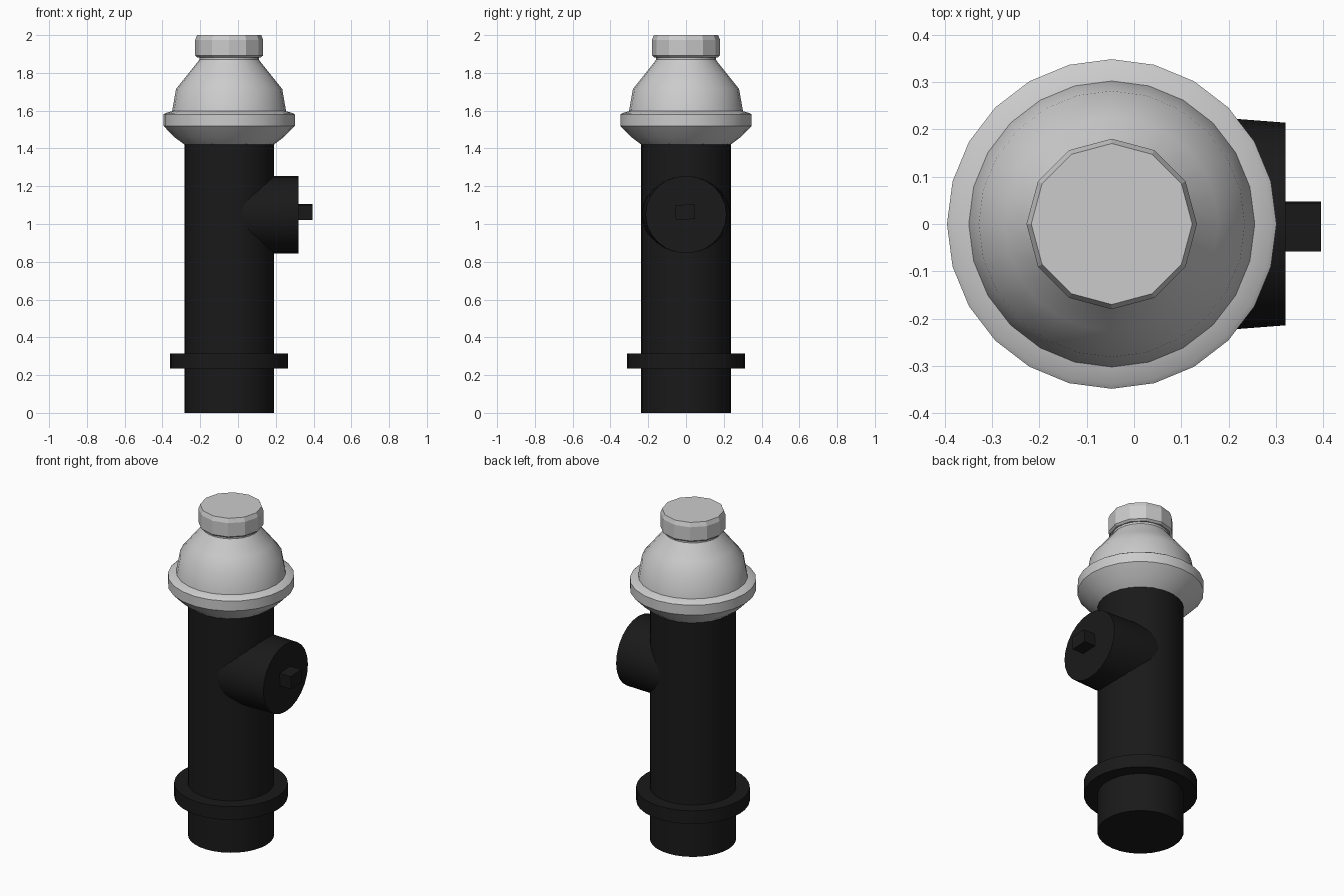
import bpy, bmesh, math

if "Cube" in bpy.data.objects:
    bpy.data.objects.remove(bpy.data.objects["Cube"])

AXIS = -0.047  # x of the hydrant's vertical axis

black = bpy.data.materials.new("black_paint")
black.diffuse_color = (0.01, 0.01, 0.01, 1)
black.use_nodes = True
black.node_tree.nodes["Principled BSDF"].inputs["Base Color"].default_value = black.diffuse_color


def finish(name, bm, mat, angle):
    bmesh.ops.recalc_face_normals(bm, faces=bm.faces)
    me = bpy.data.meshes.new(name)
    bm.to_mesh(me)
    bm.free()
    ob = bpy.data.objects.new(name, me)
    bpy.context.collection.objects.link(ob)
    if mat:
        me.materials.append(mat)
    if angle:
        bpy.ops.object.select_all(action='DESELECT')
        ob.select_set(True)
        bpy.context.view_layer.objects.active = ob
        bpy.ops.object.shade_smooth_by_angle(angle=math.radians(angle))
    return ob


def loft(name, rings, sides, mat=None, angle=30):
    """Skin a list of vertex rings and cap both ends."""
    bm = bmesh.new()
    loops = [[bm.verts.new(p) for p in ring] for ring in rings]
    for a, b in zip(loops, loops[1:]):
        for i in range(sides):
            j = (i + 1) % sides
            bm.faces.new((a[i], a[j], b[j], b[i]))
    bm.faces.new(loops[0])
    bm.faces.new(loops[-1])
    return finish(name, bm, mat, angle)


def lathe(name, profile, sides, mat=None, angle=30):
    """Turn an (r, z) profile about the vertical axis."""
    turn = [2 * math.pi * i / sides for i in range(sides)]
    rings = [[(AXIS + r * math.cos(t), r * math.sin(t), z) for t in turn]
             for r, z in profile]
    return loft(name, rings, sides, mat, angle)


# Barrel and ground flange
lathe("barrel", [(0.2375, 0), (0.2375, 1.43)], 32, black)
lathe("ground_flange", [(0.313, 0.235), (0.313, 0.315)], 32, black)

# Bonnet: flared skirt, rim, dome and neck
lathe("bonnet", [(0.236, 1.42), (0.29, 1.46), (0.348, 1.52), (0.348, 1.58),
                 (0.338, 1.587), (0.302, 1.597), (0.281, 1.715),
                 (0.225, 1.785), (0.165, 1.86), (0.158, 1.87), (0.158, 1.9)],
      24, angle=32)

# Twelve-sided cap on top
lathe("top_cap", [(0.168, 1.882), (0.18, 1.892), (0.18, 1.975), (0.17, 2.0)],
      12, angle=0)

# Side outlet, slightly flattened and narrowing outward
SIDES = 24
rings = []
for x, ry, rz in [(-0.04, 0.222, 0.2), (0.06, 0.234, 0.205), (0.32, 0.214, 0.205)]:
    rings.append([(x, ry * math.cos(2 * math.pi * i / SIDES),
                   1.05 + rz * math.sin(2 * math.pi * i / SIDES))
                  for i in range(SIDES)])
loft("side_outlet", rings, SIDES, black)

# Square operating stub on the outlet
bpy.ops.mesh.primitive_cube_add(size=1, location=(0.3475, -0.005, 1.063),
                                rotation=(math.radians(3), 0, 0))
stub = bpy.context.object
stub.name = "outlet_stub"
stub.scale = (0.095, 0.102, 0.078)
stub.data.materials.append(black)
